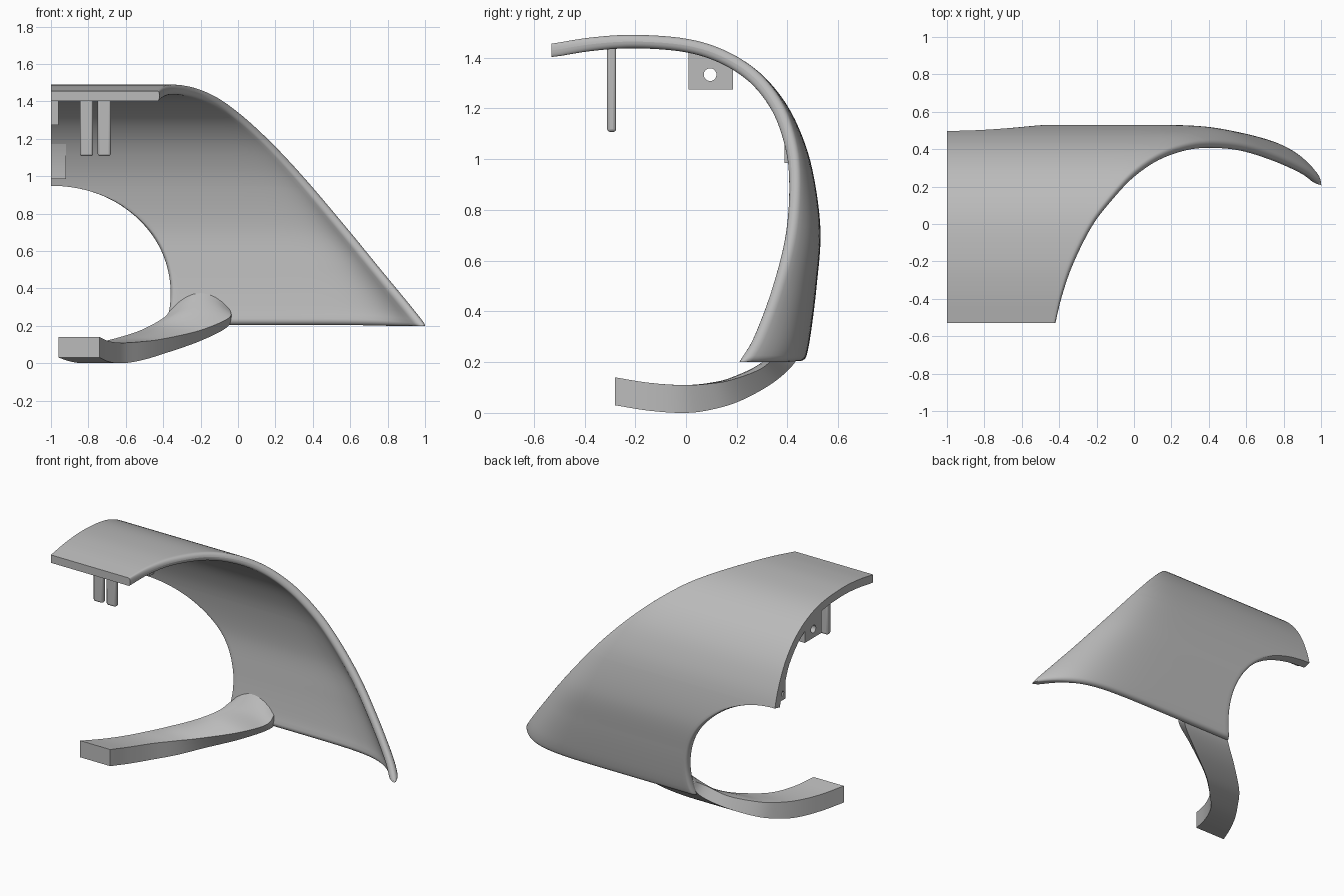
import bpy
import math
from mathutils import Matrix, Vector

cube = bpy.data.objects.get("Cube")
if cube:
    bpy.data.objects.remove(cube, do_unlink=True)

grey = bpy.data.materials.new("plain grey")
grey.use_nodes = True
grey.diffuse_color = (0.5, 0.5, 0.5, 1)
grey.node_tree.nodes["Principled BSDF"].inputs["Base Color"].default_value = (0.5, 0.5, 0.5, 1)


def activate(obj):
    bpy.ops.object.select_all(action="DESELECT")
    obj.select_set(True)
    bpy.context.view_layer.objects.active = obj


def finish(obj, angle=40):
    """Make normals consistent, smooth the soft faces."""
    activate(obj)
    bpy.ops.object.mode_set(mode="EDIT")
    bpy.ops.mesh.select_all(action="SELECT")
    bpy.ops.mesh.normals_make_consistent(inside=False)
    bpy.ops.object.mode_set(mode="OBJECT")
    bpy.ops.object.shade_smooth_by_angle(angle=math.radians(angle))


def loft(name, loops):
    """Skin closed loops of equal, even length, capping both ends with strips."""
    n = len(loops[0])
    verts = [p for loop in loops for p in loop]
    faces = []
    for r in range(len(loops) - 1):
        for i in range(n):
            j = (i + 1) % n
            faces.append((r * n + i, r * n + j, (r + 1) * n + j, (r + 1) * n + i))
    for base in (0, (len(loops) - 1) * n):
        for i in range(n // 2 - 1):
            faces.append((base + i, base + i + 1, base + n - 2 - i, base + n - 1 - i))
    mesh = bpy.data.meshes.new(name)
    mesh.from_pydata(verts, [], faces)
    mesh.materials.append(grey)
    obj = bpy.data.objects.new(name, mesh)
    bpy.context.collection.objects.link(obj)
    finish(obj)


def spline(points, s):
    """Catmull-Rom through points of any dimension."""
    last = len(points) - 1
    s = max(0, min(last, s))
    k = min(int(s), last - 1)
    t = s - k
    b, c = points[k], points[k + 1]
    a = points[k - 1] if k else [2 * p - q for p, q in zip(b, c)]
    d = points[k + 2] if k + 2 <= last else [2 * q - p for p, q in zip(b, c)]
    return [0.5 * (2 * q + (r - p) * t + (2 * p - 5 * q + 4 * r - w) * t * t
                   + (3 * q - p - 3 * r + w) * t ** 3) for p, q, r, w in zip(a, b, c, d)]


# Shell profile: y, z, x of the slanted edge, inward roll at that edge
PROFILE = [
    (-0.53, 1.455, -0.42, 0), (-0.37, 1.48, -0.38, 0), (-0.2, 1.49, -0.32, 0),
    (0, 1.475, -0.22, 0), (0.15, 1.43, -0.11, 0), (0.28, 1.35, 0.005, 0.003),
    (0.38, 1.24, 0.13, 0.015), (0.45, 1.11, 0.26, 0.035), (0.5, 0.95, 0.405, 0.065),
    (0.53, 0.72, 0.6, 0.115), (0.515, 0.5, 0.78, 0.157), (0.49, 0.3, 0.945, 0.21),
    (0.47, 0.2, 1.023, 0.25)]
END = len(PROFILE) - 1
FLOOR = PROFILE[-1][1]
THICK = 0.053
HALF = THICK / 2
CUT_Z, CUT_RX, CUT_RZ = 0.37, 0.64, 0.59


def surface(s, x):
    y, z, edge, roll = spline(PROFILE, s)
    u = max(0, (x + 0.4) / (edge + 0.4)) if edge > -0.2 else 0
    return Vector((x, y - roll * u ** 9, z))


def inset(s, x, depth):
    e = 0.01
    s0, s1 = max(0, s - e), min(END, s + e)
    along = surface(s1, x) - surface(s0, x)
    across = surface(s, x + e) - surface(s, x - e)
    normal = across.cross(along).normalized()
    if normal.dot(Vector((0, 0.5, 0.5))) < 0:
        normal.negate()
    p = surface(s, x) - normal * depth
    if s == 0:
        p.y = PROFILE[0][0]
    p.z = max(FLOOR, p.z)
    p.x = max(-1, p.x)
    return p


def at_height(z):
    lo, hi = 6, END
    for _ in range(40):
        mid = (lo + hi) / 2
        if spline(PROFILE, mid)[1] > z:
            lo = mid
        else:
            hi = mid
    return hi


def shell_row(s, left, left_round, fullness=1):
    """One closed strip: outer skin, rounded lip, inner skin, rounded lip."""
    right = spline(PROFILE, s)[2]
    lip = HALF * min(1, 0.3 + s / 3)
    outer = []
    for k in range(6):
        a = math.pi / 2 * (1 - k / 5)
        outer.append((left + left_round * (1 - math.sin(a)), HALF * (1 - math.cos(a))))
    start, stop = left + left_round, right - lip
    outer += [(start + (stop - start) * k / 50, 0) for k in range(1, 51)]
    for k in range(1, 6):
        a = math.pi / 2 * k / 5
        outer.append((right - lip + lip * math.sin(a), HALF * (1 - math.cos(a))))
    loop = outer + [(x, THICK - d) for x, d in reversed(outer)]
    return [inset(s, x, HALF + (d - HALF) * fullness) for x, d in loop]


# Curved shell with a rounded cutout at its open side
join = at_height(CUT_Z + CUT_RZ)
rows = [shell_row(join * k / 44, -1, 0) for k in range(44)]
theta_end = math.acos((FLOOR + HALF - CUT_Z) / CUT_RZ)
for k in range(45):
    theta = theta_end * k / 44
    s = at_height(CUT_Z + CUT_RZ * math.cos(theta))
    rows.append(shell_row(s, -1 + CUT_RX * math.sin(theta), 0.02 * min(1, theta)))
# Rounded bottom rim
for k in range(1, 6):
    a = math.pi / 2 * k / 5
    z = FLOOR + HALF * (1 - math.sin(a))
    left = -1 + CUT_RX * math.sqrt(1 - ((z - CUT_Z) / CUT_RZ) ** 2)
    rows.append(shell_row(at_height(z), left, 0.02, max(0.1, math.cos(a))))
loft("curved_shell", rows)

# Lower arm: left x, right x, lower y and z, upper y and z
ARM = [
    (-0.96, -0.74, -0.28, 0.03, -0.28, 0.14), (-0.89, -0.69, -0.14, 0.008, -0.14, 0.118),
    (-0.815, -0.62, 0, 0, -0.01, 0.11), (-0.745, -0.52, 0.11, 0.015, 0.09, 0.118),
    (-0.665, -0.4, 0.22, 0.05, 0.18, 0.14), (-0.52, -0.2, 0.345, 0.12, 0.3, 0.2),
    (-0.4, -0.05, 0.43, 0.2, 0.37, 0.29), (-0.36, -0.04, 0.455, 0.28, 0.44, 0.375)]
sections = []
for k in range(49):
    t = k / 48
    l, r, ly, lz, uy, uz = spline(ARM, t * (len(ARM) - 1))
    ramp = [i / 8 for i in range(9)]
    # The top grows a rounded crown as it blends into the shell
    low = [(l + (r - l) * f, ly, max(0, lz)) for f in ramp]
    top = [(l + (r - l) * f, uy, uz - 0.09 * t ** 4 * (2 * f - 1) ** 2) for f in reversed(ramp)]
    sections.append(low + top)
loft("lower_arm", sections)


def plate(name, outline, thick, x, hole):
    """Plate facing sideways, cut from an outline, with a round hole."""
    curve = bpy.data.curves.new(name, "CURVE")
    curve.dimensions, curve.fill_mode, curve.extrude = "2D", "BOTH", thick / 2
    cx, cy, rad = hole
    circle = [(cx + rad * math.cos(math.tau * k / 32),
               cy + rad * math.sin(math.tau * k / 32)) for k in range(32)]
    for ring in (outline, circle):
        sp = curve.splines.new("POLY")
        sp.points.add(len(ring) - 1)
        for point, (a, b) in zip(sp.points, ring):
            point.co = (a, b, 0, 1)
        sp.use_cyclic_u = True
    obj = bpy.data.objects.new(name, curve)
    bpy.context.collection.objects.link(obj)
    activate(obj)
    bpy.ops.object.convert(target="MESH")
    obj = bpy.context.object
    obj.data.transform(Matrix(((0, 0, 1, x), (1, 0, 0, 0), (0, 1, 0, 0), (0, 0, 0, 1))))
    obj.data.materials.clear()
    obj.data.materials.append(grey)
    finish(obj)


# Mounting tabs along the open side
plate("upper_tab", [(0.01, 1.275), (0.185, 1.275), (0.185, 1.39), (0.01, 1.45)], 0.04,
      -0.98, (0.095, 1.333, 0.025))
plate("rear_tab", [(0.388, 0.985), (0.46, 0.985), (0.44, 1.08), (0.385, 1.2),
                   (0.35, 1.2), (0.388, 1.1)], 0.08, -0.96, (0.42, 1.03, 0.015))

# Pair of hanging prongs with rounded corners
for side, cx in (("left", -0.715), ("right", -0.81)):
    bpy.ops.mesh.primitive_cube_add(size=1, location=(cx, -0.293, 1.28))
    prong = bpy.context.object
    prong.name = side + "_prong"
    prong.scale = (0.07, 0.036, 0.345)
    bpy.ops.object.transform_apply(location=False, rotation=False, scale=True)
    prong.data.materials.append(grey)
    bevel = prong.modifiers.new("soft edges", "BEVEL")
    bevel.width, bevel.segments = 0.012, 3
    finish(prong)
